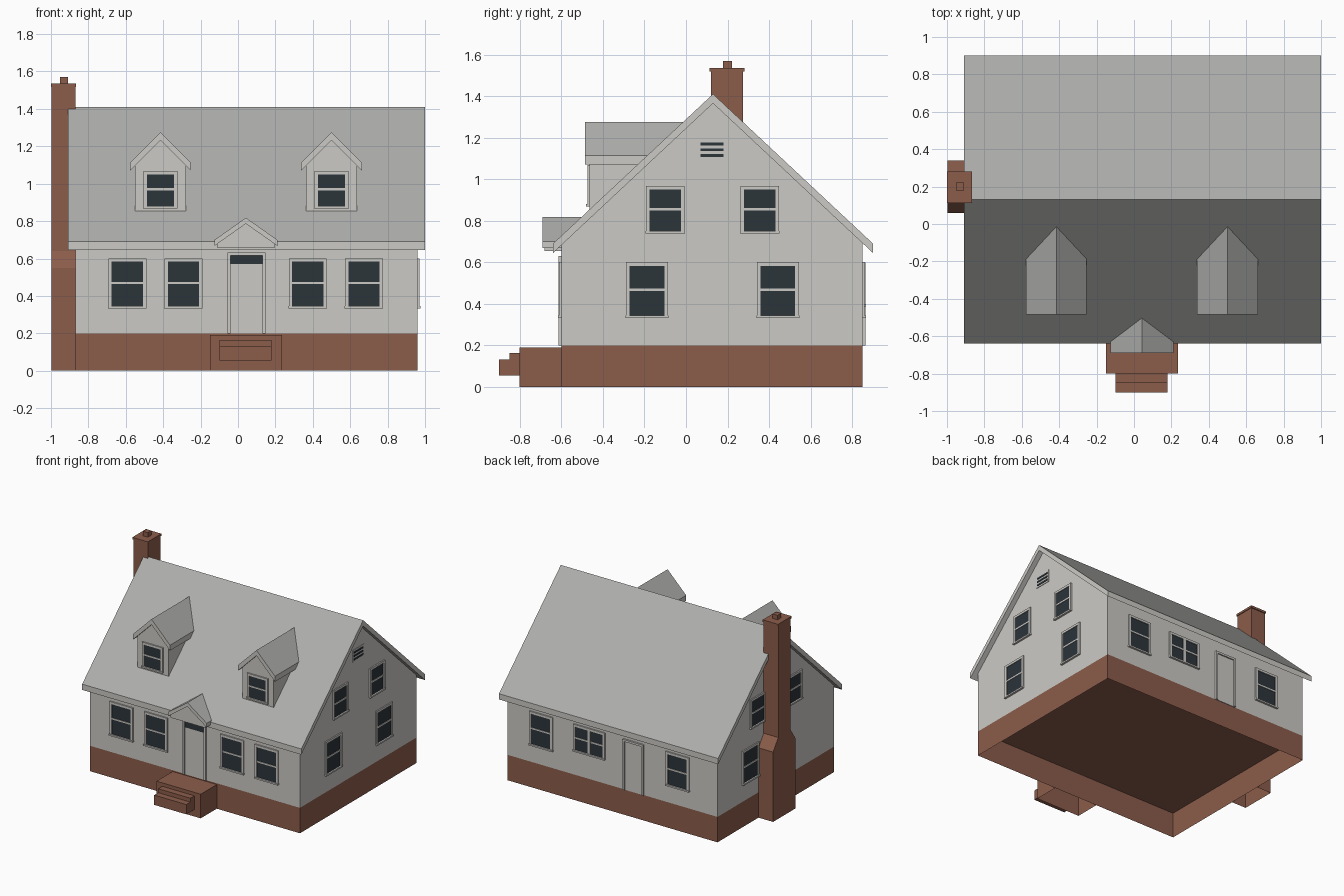
import bpy
import bmesh
import math
from mathutils import Matrix, Vector

cube = bpy.data.objects.get("Cube")
if cube:
    bpy.data.objects.remove(cube, do_unlink=True)


def material(name, rgb):
    m = bpy.data.materials.new(name)
    m.use_nodes = True
    m.diffuse_color = (*rgb, 1)
    m.node_tree.nodes["Principled BSDF"].inputs["Base Color"].default_value = (*rgb, 1)
    return m


SIDING = material("siding white", (0.60, 0.59, 0.56))
ROOF = material("roof grey", (0.42, 0.42, 0.41))
BRICK = material("brick red", (0.26, 0.11, 0.07))
GLASS = material("window dark", (0.025, 0.035, 0.042))


def finish(name, bm, mats, matrix=None):
    if matrix:
        bm.transform(matrix)
    mesh = bpy.data.meshes.new(name)
    bm.to_mesh(mesh)
    bm.free()
    for m in mats:
        mesh.materials.append(m)
    obj = bpy.data.objects.new(name, mesh)
    bpy.context.collection.objects.link(obj)
    return obj


def add_box(bm, x, y, z, index=0):
    size = Vector((x[1] - x[0], y[1] - y[0], z[1] - z[0]))
    mid = Vector((sum(x) / 2, sum(y) / 2, sum(z) / 2))
    made = bmesh.ops.create_cube(bm, size=1, matrix=Matrix.Translation(mid) @ Matrix.Diagonal(size).to_4x4())
    for f in {f for v in made["verts"] for f in v.link_faces}:
        f.material_index = index


def drop_bottom(bm):
    bm.normal_update()
    low = [f for f in bm.faces if f.normal.z < -0.9]
    bmesh.ops.delete(bm, geom=low, context="FACES")


def box(name, x, y, z, mat, open_bottom=False):
    bm = bmesh.new()
    add_box(bm, x, y, z)
    if open_bottom:
        drop_bottom(bm)
    return finish(name, bm, [mat])


def prism(name, profile, axis, start, end, mats, open_bottom=False):
    """Extrude a (horizontal, z) profile along x or y; sloped tops get the second material."""
    bm = bmesh.new()
    put = (lambda a, u, z: (a, u, z)) if axis == "x" else (lambda a, u, z: (u, a, z))
    base = bm.faces.new([bm.verts.new(put(start, u, z)) for u, z in profile])
    out = bmesh.ops.extrude_face_region(bm, geom=[base])
    moved = [v for v in out["geom"] if isinstance(v, bmesh.types.BMVert)]
    bmesh.ops.translate(bm, verts=moved, vec=put(end - start, 0, 0))
    bmesh.ops.recalc_face_normals(bm, faces=bm.faces)
    if len(mats) > 1:
        for f in bm.faces:
            f.material_index = int(f.normal.z > 0.1)
    if open_bottom:
        drop_bottom(bm)
    return finish(name, bm, mats)


def roof(name, axis, left, mid, right, eave, peak, thick, start, end):
    outline = [(left, eave), (mid, peak), (right, eave),
               (right, eave - thick), (mid, peak - thick), (left, eave - thick)]
    return prism(name, outline, axis, start, end, [SIDING, ROOF])


def facing(side, plane):
    """Matrix taking wall coordinates (u, -outward, z) to the named side."""
    turn = {"front": 0, "right": 90, "back": 180, "left": -90}[side]
    return Matrix.Rotation(math.radians(turn), 4, "Z") @ Matrix.Translation((0, -plane, 0))


def window(name, side, plane, mid, width, z0, z1, sill=0.02, mullion=False):
    bm = bmesh.new()
    u = -mid if side in ("back", "left") else mid
    h, rim, rail = width / 2, 0.018, 0.006
    centre = (z0 + z1) / 2 + 0.005
    add_box(bm, (u - h, u + h), (-0.004, 0.002), (z0, z1), 1)
    add_box(bm, (u - h, u + h), (-0.008, 0.002), (centre - rail, centre + rail))
    if mullion:
        add_box(bm, (u - 0.012, u + 0.012), (-0.01, 0.002), (z0, z1))
    for s in (-1, 1):
        edges = sorted((u + s * h, u + s * (h + rim)))
        add_box(bm, edges, (-0.01, 0.002), (z0, z1))
    add_box(bm, (u - h - rim, u + h + rim), (-0.01, 0.002), (z1, z1 + rim))
    add_box(bm, (u - h - sill, u + h + sill), (-0.016, 0.002), (z0 - 0.012, z0))
    return finish(name, bm, [SIDING, GLASS], facing(side, plane))


def door(name, side, plane, mid, width, z0, z1, transom=0):
    bm = bmesh.new()
    u = -mid if side == "back" else mid
    h, rim = width / 2, 0.016
    add_box(bm, (u - h, u + h), (-0.004, 0.002), (z0, z1 - transom))
    if transom:
        add_box(bm, (u - h, u + h), (-0.005, 0.002), (z1 - transom, z1), 1)
    for s in (-1, 1):
        add_box(bm, sorted((u + s * h, u + s * (h + rim))), (-0.014, 0.002), (z0, z1))
    add_box(bm, (u - h - rim, u + h + rim), (-0.014, 0.002), (z1, z1 + rim))
    return finish(name, bm, [SIDING, GLASS], facing(side, plane))


# House body
X0, X1, Y0, Y1, RIDGE = -0.87, 0.96, -0.6, 0.85, 0.13
box("foundation", (X0, X1), (Y0, Y1), (0, 0.2), BRICK, True)
prism("house_walls", [(Y0, 0.2), (Y1, 0.2), (Y1, 0.7), (RIDGE, 1.385), (Y0, 0.7)],
      "x", X0, X1, [SIDING], True)
roof("main_roof", "x", -0.64, RIDGE, 0.9, 0.69, 1.41, 0.045, -0.91, 1.0)

# Chimney with sloped shoulders, cap and flue
prism("chimney_stack", [(0.06, 0), (0.34, 0), (0.34, 0.55), (0.275, 0.64), (0.275, 1.52),
                        (0.12, 1.52), (0.12, 0.64), (0.06, 0.55)], "x", -0.997, -0.87, [BRICK], True)
box("chimney_cap", (-1, -0.865), (0.113, 0.282), (1.518, 1.535), BRICK)
box("chimney_flue", (-0.953, -0.91), (0.178, 0.222), (1.535, 1.57), BRICK)

# Porch and steps
box("porch", (-0.15, 0.235), (-0.8, Y0), (0, 0.19), BRICK, True)
box("upper_step", (-0.1, 0.18), (-0.85, -0.8), (0.055, 0.163), BRICK)
box("lower_step", (-0.1, 0.18), (-0.9, -0.85), (0.055, 0.132), BRICK)

# Entrance canopy
roof("canopy_roof", "y", -0.125, 0.042, 0.21, 0.7, 0.818, 0.032, -0.69, -0.48)
prism("canopy_gable", [(-0.11, 0.655), (0.195, 0.655), (0.195, 0.69), (0.042, 0.8), (-0.11, 0.69)],
      "y", -0.68, -0.5, [SIDING])
door("front_door", "front", -Y0, 0.045, 0.17, 0.2, 0.615, 0.045)

# Dormers
for label, cx in (("right", -0.415), ("left", 0.5)):
    prism(label + "_dormer_walls", [(cx - 0.137, 0.82), (cx + 0.137, 0.82), (cx + 0.137, 1.115),
                                    (cx, 1.255), (cx - 0.137, 1.115)], "y", -0.465, 0.0, [SIDING])
    roof(label + "_dormer_roof", "y", cx - 0.162, cx, cx + 0.162, 1.113, 1.275, 0.043, -0.485, 0.0)
    window(label + "_dormer_window", "front", 0.465, cx, 0.145, 0.88, 1.05)

# Front windows
for i, x in enumerate((-0.592, -0.292, 0.373, 0.673)):
    window(f"front_window_{i + 1}", "front", -Y0, x, 0.167, 0.345, 0.583)

# Gable windows, with the chimney taking one place on its side
for side, plane, lower in (("right", X1, (-0.188, 0.442)), ("left", -X0, (0.442,))):
    for i, y in enumerate(lower):
        window(f"{side}_lower_window_{i + 1}", side, plane, y, 0.167, 0.345, 0.583)
    for i, y in enumerate((-0.1, 0.355)):
        window(f"{side}_upper_window_{i + 1}", side, plane, y, 0.15, 0.75, 0.95)

# Attic vent on the open gable
bm = bmesh.new()
add_box(bm, (0.055, 0.195), (-0.004, 0.002), (1.095, 1.19))
for k in range(3):
    z = 1.108 + 0.027 * k
    add_box(bm, (0.07, 0.18), (-0.007, 0.002), (z, z + 0.014), 1)
finish("attic_vent", bm, [SIDING, GLASS], facing("right", X1))

# Back windows and door
window("back_window_1", "back", Y1, 0.665, 0.167, 0.345, 0.583)
window("back_window_2", "back", Y1, -0.525, 0.167, 0.345, 0.583)
window("back_double_window", "back", Y1, 0.245, 0.24, 0.4, 0.583, mullion=True)
door("back_door", "back", Y1, -0.14, 0.15, 0.2, 0.583)
